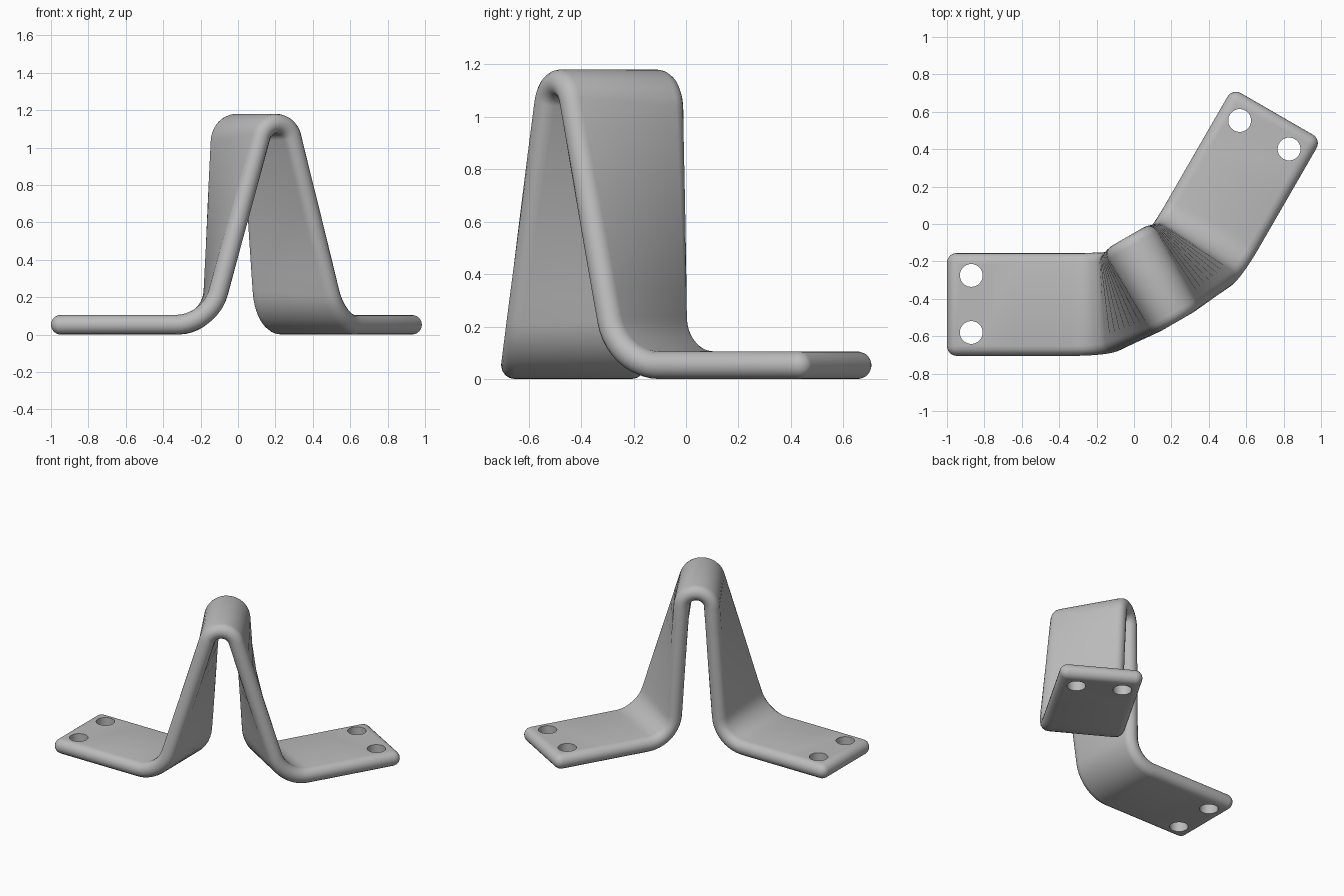
import bpy, bmesh, math
from mathutils import Vector

cube = bpy.data.objects.get("Cube")
if cube:
    bpy.data.objects.remove(cube, do_unlink=True)

R = 0.0525            # half of the plate thickness
RIDGE_R = 0.1         # bend radius of the ridge at mid-thickness
RIDGE_Z = 1.0275
BASE = Vector((0, -0.125, 0))
U = Vector((math.cos(math.pi / 6), 0.5, 0))     # across the mirror plane
V = Vector((-0.5, math.cos(math.pi / 6), 0))    # along the ridge
UP = Vector((0, 0, 1))

steel = bpy.data.materials.new("grey_metal")
steel.use_nodes = True
steel.diffuse_color = (0.5, 0.5, 0.5, 1)
steel.node_tree.nodes["Principled BSDF"].inputs["Base Color"].default_value = (0.5, 0.5, 0.5, 1)


def mirror(p):
    return p - 2 * (p - BASE).dot(U) * U


def edge_path(y_arm, x_corner, v_ridge):
    """Edge line: foot end, bend, leg, ridge, then the mirrored half."""
    end = Vector((-1 + R, y_arm, R))
    corner = Vector((x_corner, y_arm, R))
    # Leg meets the ridge arc at its tangent point
    a, h = -(corner - BASE).dot(U), RIDGE_Z - R
    phi = math.acos(RIDGE_R / math.hypot(a, h)) - math.atan2(h, a)

    def ridge(angle):
        return (BASE + V * v_ridge + UP * (RIDGE_Z + RIDGE_R * math.sin(angle))
                - U * RIDGE_R * math.cos(angle))

    top = ridge(phi)
    d = 0.18
    p0 = corner + (end - corner).normalized() * d
    p3 = corner + (top - corner).normalized() * d
    p1, p2 = p0.lerp(corner, 0.57), p3.lerp(corner, 0.57)
    half = [end, end.lerp(p0, 0.5), end.lerp(p0, 0.9)]
    for i in range(11):
        t = i / 10
        s = 1 - t
        half.append(p0 * s**3 + p1 * 3 * s * s * t + p2 * 3 * s * t * t + p3 * t**3)
    half += [p3.lerp(top, i / 8) for i in range(1, 8)]
    half += [ridge(phi + (math.pi / 2 - phi) * i / 10) for i in range(11)]
    return half + [mirror(p) for p in reversed(half[:-1])]


def tangents(path):
    dirs = [(b - a).normalized() for a, b in zip(path, path[1:])]
    return [(a + b).normalized() for a, b in zip([dirs[0]] + dirs, dirs + [dirs[-1]])]


back = edge_path(-0.2075, -0.14, 0.0144)
front = edge_path(-0.6525, -0.152, -0.407)
tan_b, tan_f = tangents(back), tangents(front)


def section(i, swell=0.0):
    """Capsule cross-section at station i; swell rounds off the plate ends."""
    ring = []
    for p, q, t in ((back[i], front[i], tan_b[i]), (front[i], back[i], tan_f[i])):
        out = p - q
        out = (out - t * out.dot(t)).normalized()
        n = t.cross(out)
        r = R * math.cos(swell)
        for k in range(9):
            a = math.pi * (k / 8 - 0.5)
            ring.append(p + t * R * math.sin(swell) + (out * math.cos(a) + n * math.sin(a)) * r)
    return ring


# Bent plate
STEPS = [math.pi / 2 * k / 6 for k in range(1, 7)]
rings = [section(0, -s) for s in reversed(STEPS)]
rings += [section(i) for i in range(len(back))]
rings += [section(len(back) - 1, s) for s in STEPS]

bm = bmesh.new()
rows = [[bm.verts.new(p) for p in ring] for ring in rings]
for r0, r1 in zip(rows, rows[1:]):
    for j in range(len(r0)):
        k = (j + 1) % len(r0)
        bm.faces.new((r0[j], r0[k], r1[k], r1[j]))
bmesh.ops.remove_doubles(bm, verts=bm.verts, dist=0.0005)
bmesh.ops.recalc_face_normals(bm, faces=bm.faces)
mesh = bpy.data.meshes.new("bent_bracket")
bm.to_mesh(mesh)
bm.free()
mesh.materials.append(steel)
bracket = bpy.data.objects.new("bent_bracket", mesh)
bpy.context.collection.objects.link(bracket)

# Two screw holes in each foot
cutters = []
for y in (-0.275, -0.58):
    spot = Vector((-0.87, y, R))
    for place in (spot, mirror(spot)):
        bpy.ops.mesh.primitive_cylinder_add(vertices=40, radius=0.061, depth=0.4, location=place)
        cutter = bpy.context.object
        cutter.name = "hole_cutter"
        cutter.hide_render = True
        cutter.data.materials.append(steel)
        cutters.append(cutter)
        mod = bracket.modifiers.new("screw_hole", 'BOOLEAN')
        mod.operation = 'DIFFERENCE'
        mod.solver = 'EXACT'
        mod.object = cutter

bpy.ops.object.select_all(action='DESELECT')
bracket.select_set(True)
bpy.context.view_layer.objects.active = bracket
for name in [m.name for m in bracket.modifiers]:
    bpy.ops.object.modifier_apply(modifier=name)
for cutter in cutters:
    bpy.data.objects.remove(cutter, do_unlink=True)
bpy.ops.object.shade_smooth_by_angle(angle=math.radians(35))
